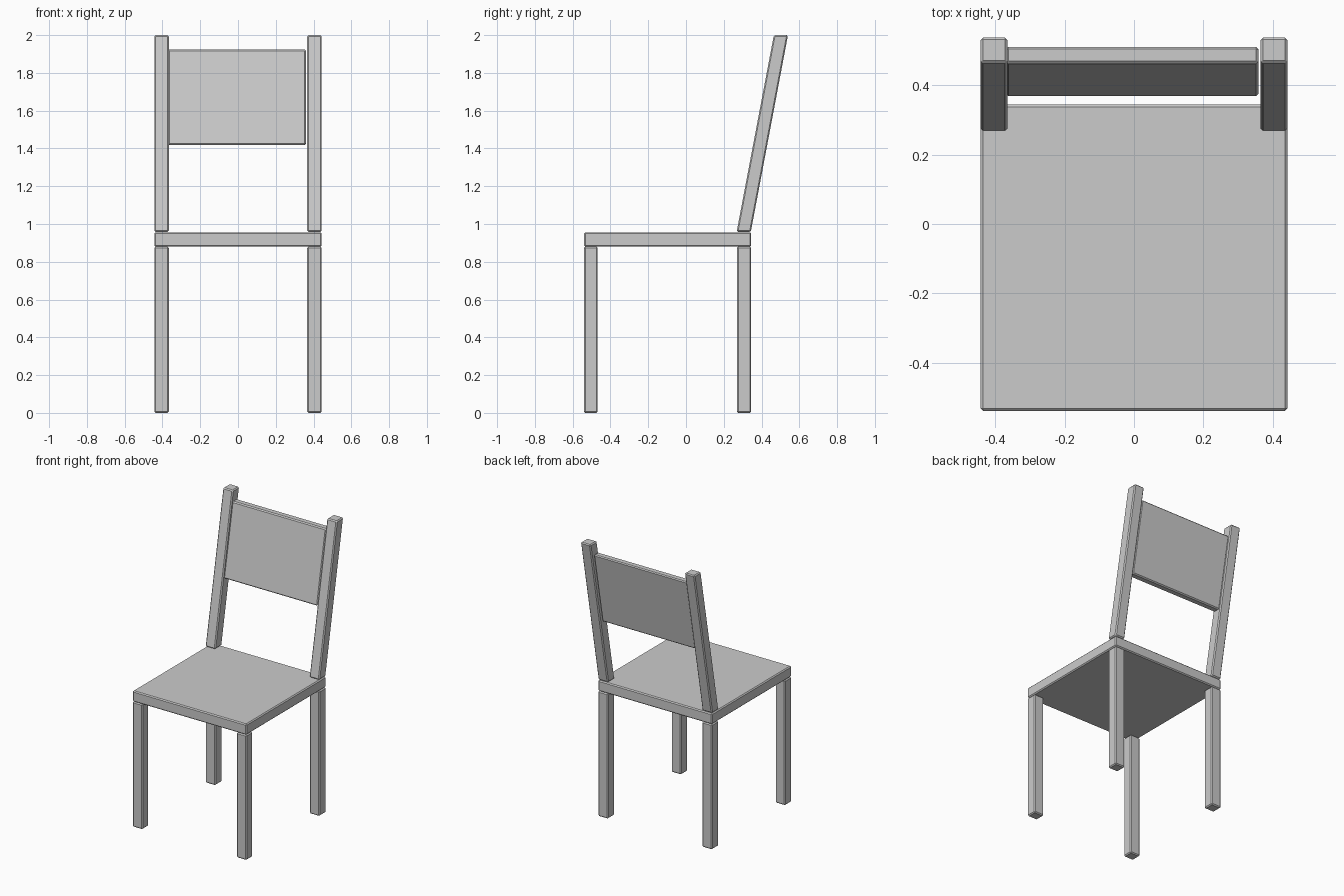
import bpy, bmesh

if "Cube" in bpy.data.objects:
    bpy.data.objects.remove(bpy.data.objects["Cube"])

def block(name, lo, hi, lean=0.0, bevel=0.007):
    """Chamfered box from lo to hi; its top is slid back by lean, ends staying level."""
    bm = bmesh.new()
    bmesh.ops.create_cube(bm, size=1)
    for v in bm.verts:
        for i in range(3):
            v.co[i] = lo[i] + (v.co[i] + 0.5) * (hi[i] - lo[i])
    bmesh.ops.bevel(bm, geom=bm.edges[:], offset=bevel, segments=1,
                    profile=0.5, affect='EDGES')
    for v in bm.verts:
        v.co.y += lean * (v.co.z - lo[2]) / (hi[2] - lo[2])
    me = bpy.data.meshes.new(name)
    bm.to_mesh(me)
    bm.free()
    ob = bpy.data.objects.new(name, me)
    bpy.context.collection.objects.link(ob)
    return ob

# seat
block("seat", (-0.443, -0.54, 0.88), (0.443, 0.345, 0.956))

# legs and leaning back posts, left and right
for side, x in (("left", -0.443), ("right", 0.366)):
    block(f"front_leg_{side}", (x, -0.54, 0), (x + 0.077, -0.468, 0.88))
    block(f"back_leg_{side}", (x, 0.27, 0), (x + 0.077, 0.345, 0.88))
    block(f"back_post_{side}", (x, 0.268, 0.958), (x + 0.077, 0.343, 2.0), lean=0.197)

# backrest panel between the posts, following their lean
block("backrest_panel", (-0.37, 0.368, 1.418), (0.36, 0.416, 1.924), lean=0.096)
